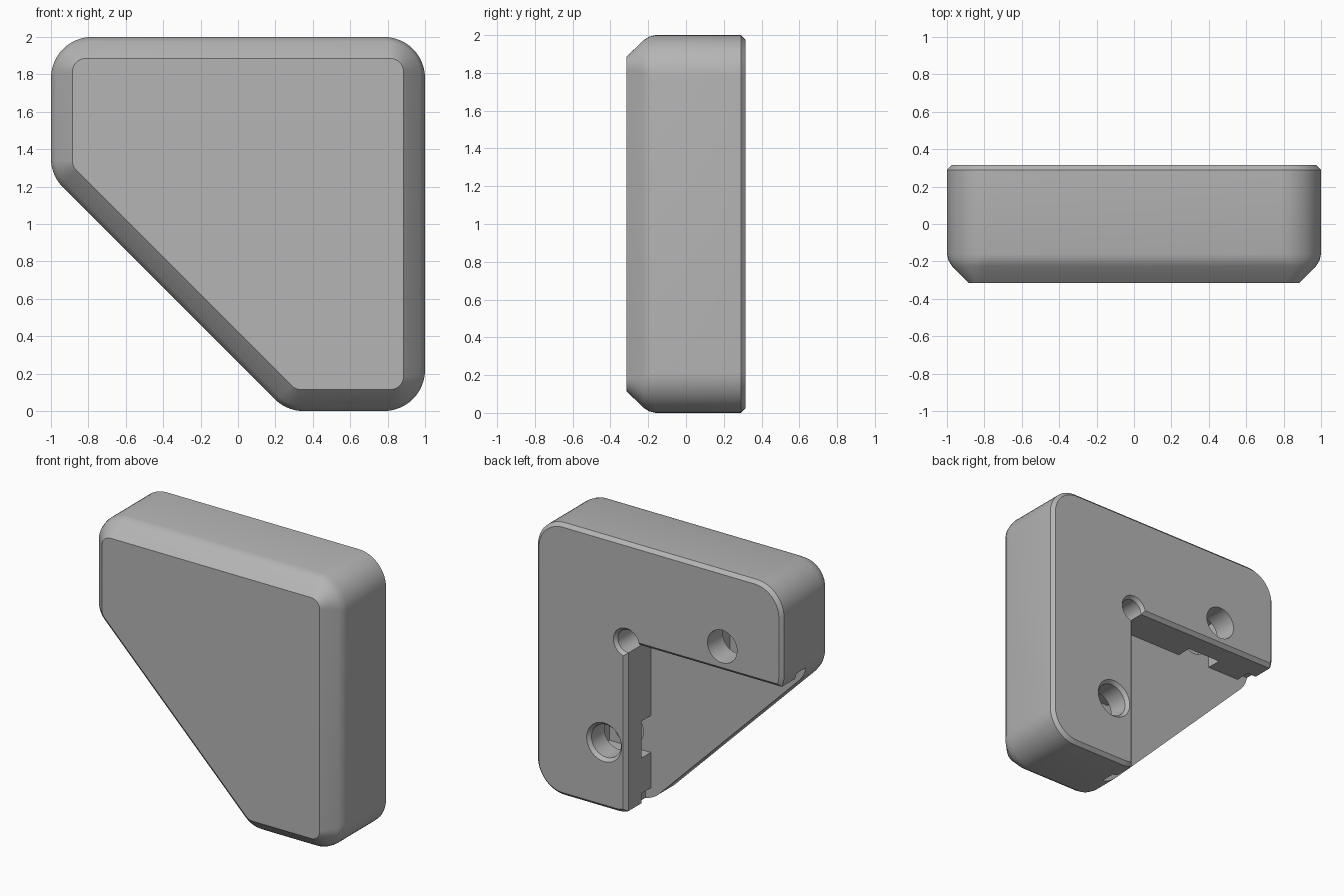
import bpy, bmesh, math
from mathutils import Vector

cube = bpy.data.objects.get("Cube")
if cube:
    bpy.data.objects.remove(cube, do_unlink=True)

grey = bpy.data.materials.new("matte_grey")
grey.use_nodes = True
grey.diffuse_color = (0.46, 0.46, 0.46, 1)
grey.node_tree.nodes["Principled BSDF"].inputs["Base Color"].default_value = grey.diffuse_color

BACK, FLOOR, RIM = 0.315, 0.03, 0.025
INNER_X, INNER_Z = 0.265, 1.265


def outline(points, inset=0.0, radius=0.0, steps=12):
    """Inset a counter-clockwise xz polygon and round its corners."""
    ring = []
    for i, p in enumerate(points):
        p = Vector(p)
        before = (p - Vector(points[i - 1])).normalized()
        after = (Vector(points[(i + 1) % len(points)]) - p).normalized()
        half = (math.pi - before.angle(after)) / 2
        centre = p + (after - before).normalized() * (inset + radius) / math.sin(half)
        if radius == 0:
            ring.append(centre)
            continue
        start = math.atan2(-before.x, before.y)
        sweep = before.angle(after)
        for k in range(steps + 1):
            a = start + sweep * k / steps
            ring.append(centre + radius * Vector((math.cos(a), math.sin(a))))
    return ring


def circle(centre, radius, steps=40):
    turn = [math.tau * k / steps for k in range(steps)]
    return [(centre[0] + radius * math.cos(a), centre[1] + radius * math.sin(a)) for a in turn]


def loft(name, layers):
    """Skin a stack of (y, ring) layers into a closed solid."""
    bm = bmesh.new()
    rings = [[bm.verts.new((p[0], y, p[1])) for p in ring] for y, ring in layers]
    for low, high in zip(rings, rings[1:]):
        for i in range(len(low)):
            j = (i + 1) % len(low)
            bm.faces.new((low[i], low[j], high[j], high[i]))
    bm.faces.new(rings[0])
    bm.faces.new(rings[-1])
    bmesh.ops.recalc_face_normals(bm, faces=bm.faces)
    mesh = bpy.data.meshes.new(name)
    bm.to_mesh(mesh)
    bm.free()
    mesh.materials.append(grey)
    obj = bpy.data.objects.new(name, mesh)
    bpy.context.collection.objects.link(obj)
    return obj


def cut(target, cutter):
    cutter.hide_render = True
    bpy.context.view_layer.objects.active = target
    mod = target.modifiers.new("cut", 'BOOLEAN')
    mod.operation, mod.solver, mod.object = 'DIFFERENCE', 'EXACT', cutter
    bpy.ops.object.modifier_apply(modifier=mod.name)
    bpy.data.objects.remove(cutter, do_unlink=True)


def box(name, x0, x1, z0, z1, y0, y1):
    ring = [(x0, z0), (x1, z0), (x1, z1), (x0, z1)]
    return loft(name, [(y0, ring), (y1, ring)])


def hole(name, centre, radius, rim, bottom):
    """Round cutter that flares out by rim at the back face."""
    return loft(name, [(bottom, circle(centre, radius)),
                       (BACK - RIM, circle(centre, radius)),
                       (BACK, circle(centre, radius + rim)),
                       (BACK + 0.1, circle(centre, radius + rim))])


# Corner bracket body: rounded five-sided block, chamfered front and back
shape = [(0.26, 0), (1, 0), (1, 2), (-1, 2), (-1, 1.26)]
profile = [(-BACK, 0.115, 0.07), (-0.225, 0.027, 0.17), (-0.195, 0.008, 0.21),
           (-0.16, 0, 0.22), (BACK - RIM, 0, 0.22), (BACK, RIM, 0.195)]
bracket = loft("corner_bracket", [(y, outline(shape, d, r)) for y, d, r in profile])

# Square recess that leaves two arms and a thin front plate
recess = [(-2, -1), (INNER_X, -1), (INNER_X, INNER_Z), (-2, INNER_Z)]
cut(bracket, loft("recess_cutter", [
    (FLOOR, outline(recess)), (BACK - RIM, outline(recess)),
    (BACK, outline(recess, -RIM)), (BACK + 0.1, outline(recess, -RIM))]))

# Round relief at the inner corner
cut(bracket, hole("relief_cutter", (INNER_X, INNER_Z), 0.085, 0.02, FLOOR))

# Screw holes in both arms
cut(bracket, hole("lower_hole_cutter", (0.445, 0.485), 0.12, 0.022, -0.05))
cut(bracket, hole("upper_hole_cutter", (-0.515, 1.445), 0.118, 0.002, -0.05))

# Slots from the recess to the holes, and small notches at the arm tips
for name, a0, a1, b0, b1 in (("slot", 0.2, 0.6, 0.35, 0.62),
                             ("tip", 0.2, 0.31, -0.1, 0.09)):
    cut(bracket, box(name + "_lower_cutter", a0, a1, b0, b1, FLOOR, 0.14))
    cut(bracket, box(name + "_upper_cutter", b0 - 1, b1 - 1, a0 + 1, a1 + 1, FLOOR, 0.14))

bpy.ops.object.select_all(action='DESELECT')
bracket.select_set(True)
bpy.context.view_layer.objects.active = bracket
bpy.ops.object.shade_smooth_by_angle(angle=math.radians(30))
